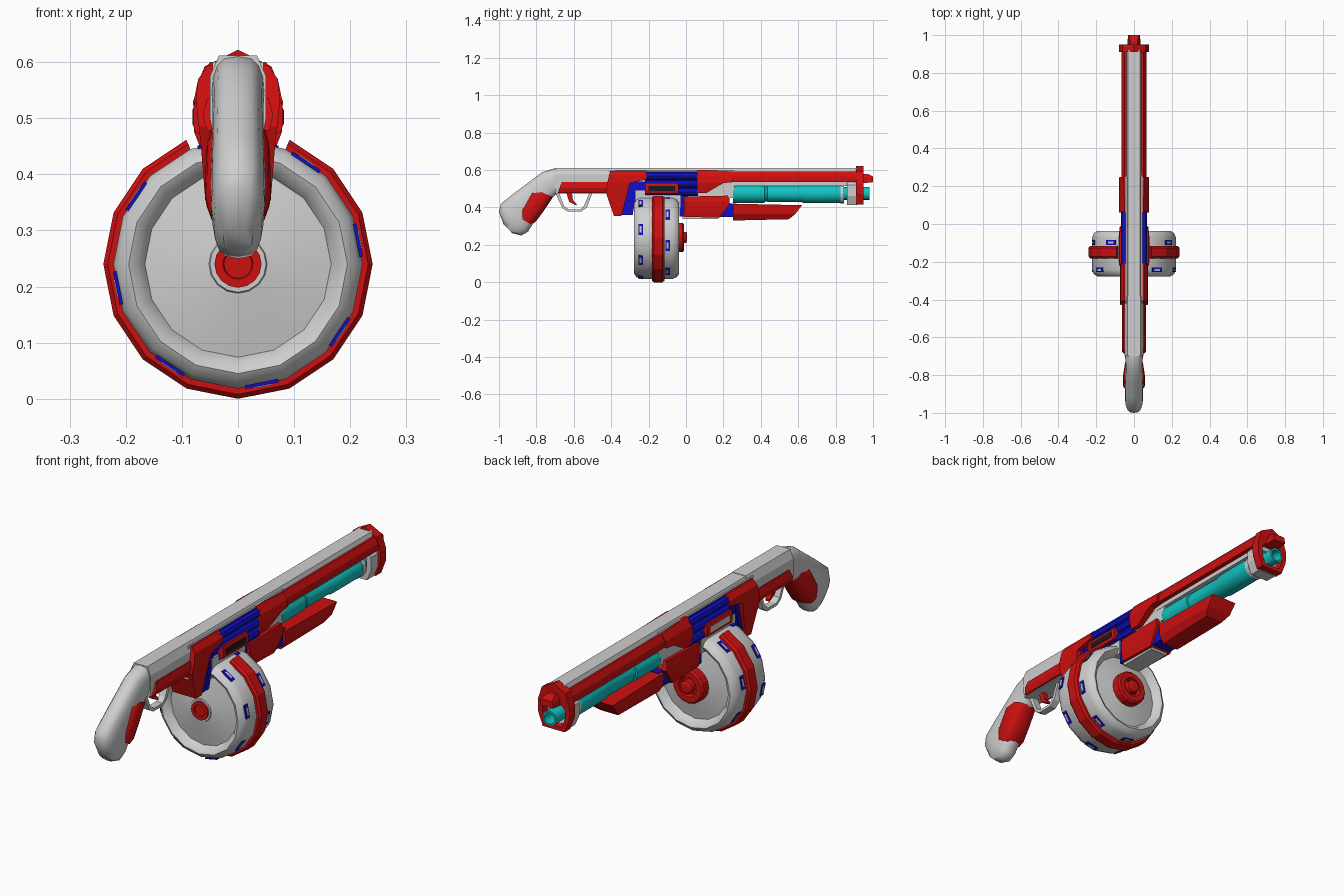
import bpy, bmesh
from math import pi, sin, cos, radians
from mathutils import Matrix, Vector

cube = bpy.data.objects.get("Cube")
if cube:
    bpy.data.objects.remove(cube, do_unlink=True)


def material(name, rgb):
    m = bpy.data.materials.new(name)
    m.use_nodes = True
    m.diffuse_color = (*rgb, 1)
    m.node_tree.nodes["Principled BSDF"].inputs["Base Color"].default_value = (*rgb, 1)
    return m


GREY = material("light grey", (0.62, 0.62, 0.62))
RED = material("red", (0.62, 0.005, 0.005))
BLUE = material("blue", (0.005, 0.005, 0.55))
TEAL = material("teal", (0.005, 0.56, 0.54))
BLACK = material("black", (0.01, 0.01, 0.01))


def finish(name, bm, mat, smooth=None):
    bmesh.ops.remove_doubles(bm, verts=bm.verts, dist=1e-5)
    bmesh.ops.recalc_face_normals(bm, faces=bm.faces)
    me = bpy.data.meshes.new(name)
    bm.to_mesh(me)
    bm.free()
    me.materials.append(mat)
    ob = bpy.data.objects.new(name, me)
    bpy.context.collection.objects.link(ob)
    if smooth:
        bpy.ops.object.select_all(action='DESELECT')
        ob.select_set(True)
        bpy.context.view_layer.objects.active = ob
        bpy.ops.object.shade_smooth_by_angle(angle=radians(smooth))
    return ob


def width_at(levels, z):
    if z <= levels[0][0]:
        return levels[0][1]
    for (z0, w0), (z1, w1) in zip(levels, levels[1:]):
        if z <= z1:
            return w0 + (w1 - w0) * (z - z0) / (z1 - z0)
    return levels[-1][1]


def prism(name, pts, levels, mat):
    """Side outline (y, z) spread across x; half width follows height levels."""
    if not isinstance(levels, list):
        levels = [(0, levels)]
    bm = bmesh.new()
    face = bm.faces.new([bm.verts.new((-1, y, z)) for y, z in pts])
    ext = bmesh.ops.extrude_face_region(bm, geom=[face])["geom"]
    for v in ext:
        if isinstance(v, bmesh.types.BMVert):
            v.co.x = 1
    if face.is_valid is False or len(bm.faces) == len(pts) + 1:
        bm.faces.new([v for v in bm.verts if v.co.x < 0])
    for z, _ in levels[1:-1]:
        bmesh.ops.bisect_plane(bm, geom=bm.verts[:] + bm.edges[:] + bm.faces[:],
                               plane_co=(0, 0, z), plane_no=(0, 0, 1))
    for v in bm.verts:
        v.co.x *= width_at(levels, v.co.z)
    return finish(name, bm, mat)


def loft(name, rings, mat, close_ends=True, loop=False, smooth=None, closed=True):
    bm = bmesh.new()
    rows = [[bm.verts.new(p) for p in r] for r in rings]
    pairs = list(zip(rows, rows[1:])) + ([(rows[-1], rows[0])] if loop else [])
    for a, b in pairs:
        for i in range(len(a) if closed else len(a) - 1):
            j = (i + 1) % len(a)
            bm.faces.new((a[i], a[j], b[j], b[i]))
    if close_ends and not loop:
        bm.faces.new(rows[0])
        bm.faces.new(rows[-1])
    return finish(name, bm, mat, smooth)


def lathe(name, profile, mat, z, x=0, n=16, smooth=None):
    """Profile (radius, y) turned about an axis parallel to y."""
    rings = [[(x + r * cos(2 * pi * i / n), y, z + r * sin(2 * pi * i / n))
              for i in range(n)] for r, y in profile]
    return loft(name, rings, mat, False, smooth=smooth)


def box(name, size, mat, matrix):
    bm = bmesh.new()
    bmesh.ops.create_cube(bm, size=1, matrix=matrix @ Matrix.Diagonal((*size, 1)))
    return finish(name, bm, mat)


def frame(name, outer, inner, y0, y1, mat):
    """Mirrored (x, z) half outlines joined to a ring with depth along y."""
    def full(h):
        return h + [(-x, z) for x, z in h[-2:0:-1]]
    o, i = full(outer), full(inner)
    rings = [[(x, y, z) for x, z in s] for s, y in ((o, y0), (o, y1), (i, y1), (i, y0))]
    return loft(name, rings, mat, loop=True)


def handle(name, sections, mat, n=16):
    """Rounded loft through (top y, top z, bottom y, bottom z, half width)."""
    rings = []
    for ty, tz, by, bz, w in sections:
        ring = []
        for k in range(n):
            a = 2 * pi * k / n
            c, s = cos(a), sin(a)
            sx = abs(c) ** 0.7 * (1 if c > 0 else -1)
            t = 0.5 + 0.5 * abs(s) ** 0.8 * (1 if s > 0 else -1)
            ring.append((w * sx, by + (ty - by) * t, bz + (tz - bz) * t))
        rings.append(ring)
    return loft(name, rings, mat, smooth=50)


def rect(y0, y1, z0, z1):
    return [(y0, z0), (y1, z0), (y1, z1), (y0, z1)]


# Grey core, rear receiver and pistol grip
top = [(0.5, 0.046), (0.58, 0.046), (0.612, 0.032)]
prism("barrel_shroud", rect(-0.45, 0.92, 0.515, 0.61), top, GREY)
prism("receiver_core", rect(-0.42, 0.26, 0.45, 0.6), 0.045, GREY)
prism("rear_receiver", rect(-0.7, -0.38, 0.475, 0.612),
      [(0.475, 0.045), (0.5, 0.05), (0.575, 0.05), (0.612, 0.034)], GREY)
handle("grip", [(-0.66, 0.612, -0.66, 0.478, 0.047), (-0.7, 0.61, -0.69, 0.475, 0.047),
                (-0.77, 0.588, -0.72, 0.445, 0.045), (-0.84, 0.535, -0.77, 0.385, 0.046),
                (-0.92, 0.475, -0.81, 0.325, 0.048), (-0.99, 0.42, -0.845, 0.27, 0.048),
                (-1.0, 0.375, -0.88, 0.25, 0.043), (-0.975, 0.31, -0.93, 0.263, 0.026)], GREY)
handle("grip_panel", [(-0.79, 0.49, -0.712, 0.455, 0.05), (-0.83, 0.49, -0.765, 0.375, 0.057),
                      (-0.885, 0.4, -0.805, 0.322, 0.059), (-0.89, 0.345, -0.83, 0.31, 0.05)], RED)

# Trigger and guard
prism("trigger_guard", [(-0.7, 0.48), (-0.66, 0.395), (-0.63, 0.377), (-0.56, 0.377),
                        (-0.53, 0.4), (-0.5, 0.48), (-0.515, 0.48), (-0.545, 0.41),
                        (-0.565, 0.39), (-0.625, 0.39), (-0.65, 0.405), (-0.68, 0.48)], 0.016, GREY)
prism("trigger", [(-0.64, 0.48), (-0.625, 0.43), (-0.585, 0.41), (-0.585, 0.42),
                  (-0.605, 0.44), (-0.61, 0.48)], 0.01, RED)

# Red receiver shell and forward rail
prism("rear_side_panel", [(-0.685, 0.478), (-0.4, 0.478), (-0.4, 0.535), (-0.665, 0.535)],
      [(0.478, 0.055), (0.505, 0.063), (0.535, 0.055)], RED)
prism("receiver_shell", [(-0.405, 0.595), (-0.21, 0.595), (-0.21, 0.55), (-0.3, 0.53),
                         (-0.345, 0.353), (-0.385, 0.353), (-0.43, 0.485), (-0.42, 0.535)],
      [(0.35, 0.058), (0.45, 0.066), (0.53, 0.075), (0.57, 0.071), (0.596, 0.052)], RED)
prism("rail_shoulder", [(0.06, 0.6), (0.1, 0.6), (0.25, 0.592), (0.25, 0.535),
                        (0.2, 0.53), (0.11, 0.478), (0.06, 0.478)],
      [(0.478, 0.068), (0.53, 0.079), (0.565, 0.072), (0.6, 0.05)], RED)
prism("side_rail", rect(0.24, 0.93, 0.535, 0.592),
      [(0.535, 0.066), (0.565, 0.066), (0.592, 0.05)], RED)

# Blue cooling vents
prism("vent_backing", rect(-0.215, 0.065, 0.46, 0.592), 0.05, BLUE)
for side in (-1, 1):
    for z in (0.483, 0.526, 0.569):
        lathe("vent_rib", [(0, -0.22), (0.021, -0.22), (0.021, 0.065), (0, 0.065)],
              BLUE, z, side * 0.048, 8)
prism("lower_vent", [(-0.31, 0.54), (-0.2, 0.54), (-0.2, 0.45), (-0.27, 0.45),
                     (-0.285, 0.36), (-0.35, 0.36)], 0.05, BLUE)
for dy in (0, 0.028):
    prism("lower_vent_rib", [(dy - 0.335, 0.36), (dy - 0.317, 0.36),
                             (dy - 0.275, 0.53), (dy - 0.295, 0.53)], 0.057, BLUE)

# Ejection port, with a dark slot on one side and a grey cover on the other
prism("port_frame", rect(-0.22, -0.04, 0.474, 0.53),
      [(0.474, 0.076), (0.487, 0.08), (0.517, 0.08), (0.53, 0.076)], RED)
for side, mat in ((1, BLACK), (-1, GREY)):
    box("port_plate", (0.006, 0.14, 0.027), mat, Matrix.Translation((side * 0.079, -0.13, 0.502)))

# Drum magazine
DY, DZ = -0.157, 0.24
half = [(0.222, 0.085), (0.213, 0.108), (0.195, 0.12), (0.18, 0.112), (0.166, 0.088),
        (0.105, 0.1), (0.052, 0.108), (0.05, 0.112), (0, 0.112)]
lathe("drum", [(r, DY - d) for r, d in reversed(half)] + [(r, DY + d) for r, d in half],
      GREY, DZ, smooth=35)
arc = [radians(112.5 + 22.5 * i) for i in range(15)]
loft("drum_band", [[(r * cos(a), y, DZ + r * sin(a)) for r, y in
                    ((0.2, -0.182), (0.232, -0.182), (0.24, -0.172), (0.24, -0.126),
                     (0.232, -0.116), (0.2, -0.116))] for a in arc], RED)
lathe("front_hub", [(0, -0.26), (0.042, -0.26), (0.042, -0.277), (0.027, -0.277),
                    (0.025, -0.272), (0, -0.272)], RED, DZ)
lathe("rear_hub", [(0, -0.06), (0.078, -0.06), (0.078, -0.018), (0.07, -0.01), (0.045, -0.01),
                   (0.04, -0.03), (0.03, -0.03), (0.03, 0), (0.02, 0.006), (0, 0.006)], RED, DZ)
for y, start in ((-0.243, 56.25), (-0.098, 33.75)):
    for k in range(8):
        turn = Matrix.Translation((0, y, DZ)) @ Matrix.Rotation(-radians(start + 45 * k), 4, 'Y')
        place = turn @ Matrix.Translation((0.218, 0, 0))
        box("drum_slot", (0.006, 0.024, 0.06), BLUE, place)
        box("drum_slot_centre", (0.009, 0.01, 0.034), GREY, place)
prism("drum_mount", rect(-0.27, -0.03, 0.4, 0.49), 0.058, GREY)

# Foregrip
prism("foregrip_rear_blue", rect(-0.036, 0.01, 0.352, 0.46), 0.052, BLUE)
prism("foregrip_core", [(-0.02, 0.337), (0.17, 0.337), (0.22, 0.4), (0.26, 0.52), (-0.02, 0.52)],
      0.043, GREY)
prism("foregrip_side", [(-0.01, 0.35), (0.18, 0.345), (0.235, 0.42), (0.225, 0.463), (-0.01, 0.458)],
      [(0.345, 0.056), (0.38, 0.063), (0.43, 0.067), (0.463, 0.06)], RED)
prism("foregrip_joint", rect(0.18, 0.27, 0.35, 0.422), 0.05, BLUE)
prism("forend", [(0.25, 0.33), (0.55, 0.337), (0.585, 0.365), (0.62, 0.412), (0.25, 0.42)],
      [(0.33, 0.04), (0.365, 0.062), (0.42, 0.065)], RED)

# Lower barrel
lathe("lower_barrel", [(0, 0.25), (0.05, 0.25), (0.05, 0.42), (0.043, 0.422), (0.043, 0.434),
                       (0.046, 0.436), (0.046, 0.615), (0.051, 0.63), (0.051, 0.83), (0.034, 0.835),
                       (0.034, 0.98), (0.025, 0.98), (0.025, 0.92), (0, 0.92)],
      TEAL, 0.475, smooth=40)
lathe("barrel_collar", [(0.03, 0.825), (0.054, 0.825), (0.054, 0.845), (0.03, 0.845)], GREY, 0.475)

# Muzzle frames and front sight
frame("muzzle_collar", [(0, 0.545), (0.045, 0.545), (0.066, 0.52), (0.066, 0.46), (0.045, 0.412), (0, 0.412)],
      [(0, 0.515), (0.03, 0.515), (0.045, 0.505), (0.045, 0.465), (0.03, 0.432), (0, 0.432)],
      0.86, 0.915, GREY)
frame("muzzle_frame", [(0, 0.622), (0.06, 0.592), (0.08, 0.53), (0.078, 0.475), (0.055, 0.415), (0, 0.415)],
      [(0, 0.535), (0.035, 0.535), (0.056, 0.515), (0.056, 0.475), (0.04, 0.432), (0, 0.432)],
      0.91, 0.95, RED)
prism("front_sight", [(0.93, 0.528), (1.0, 0.535), (1.0, 0.565), (0.97, 0.58), (0.93, 0.58)],
      [(0.528, 0.032), (0.56, 0.03), (0.58, 0.018)], RED)
